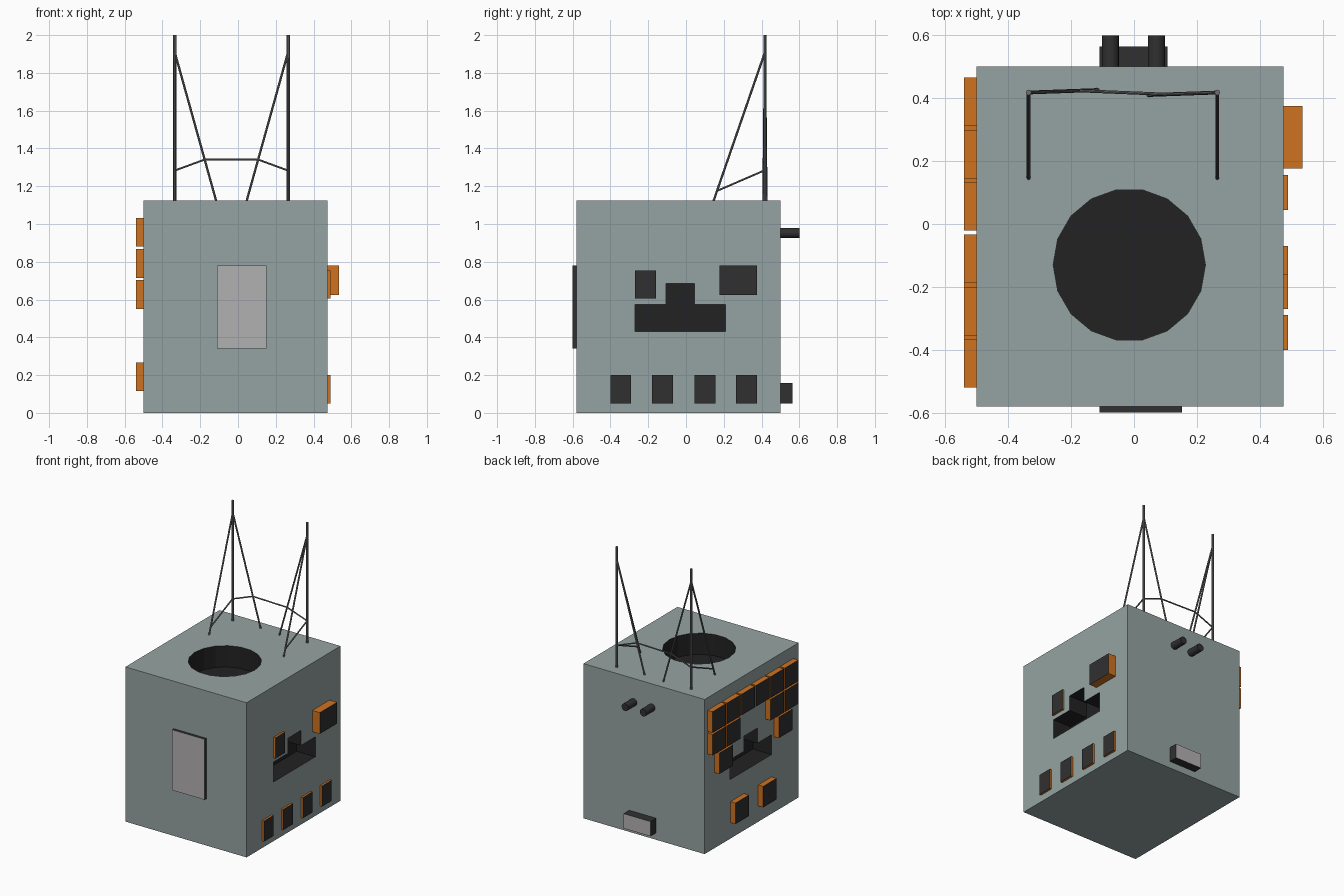
import bpy, bmesh, math
from mathutils import Vector

if "Cube" in bpy.data.objects:
    bpy.data.objects.remove(bpy.data.objects["Cube"])


def material(name, r, g, b):
    m = bpy.data.materials.new(name)
    m.diffuse_color = (r, g, b, 1)
    m.use_nodes = True
    m.node_tree.nodes["Principled BSDF"].inputs["Base Color"].default_value = m.diffuse_color
    return m


HULL = material("hull_grey_green", 0.30, 0.37, 0.36)
ORANGE = material("panel_orange", 0.62, 0.17, 0.015)
DARK = material("dark_grey", 0.03, 0.03, 0.03)
BLACK = material("recess_black", 0.016, 0.016, 0.016)
PLATE = material("plate_grey", 0.45, 0.44, 0.44)
STEEL = material("steel", 0.16, 0.16, 0.16)


def finish(name, bm, *mats):
    bmesh.ops.recalc_face_normals(bm, faces=bm.faces)
    me = bpy.data.meshes.new(name)
    bm.to_mesh(me)
    bm.free()
    for m in mats:
        me.materials.append(m)
    ob = bpy.data.objects.new(name, me)
    bpy.context.collection.objects.link(ob)
    return ob


def box(name, lo, hi, side_mat, face_mat=None, outward=None):
    """Box between two corners; the face pointing outward gets face_mat."""
    bm = bmesh.new()
    bmesh.ops.create_cube(bm, size=1)
    for v in bm.verts:
        v.co = [lo[i] + (v.co[i] + 0.5) * (hi[i] - lo[i]) for i in range(3)]
    bm.normal_update()
    if outward:
        for f in bm.faces:
            f.material_index = int(f.normal.dot(Vector(outward)) > 0.9)
    return finish(name, bm, side_mat, *([face_mat] if face_mat else []))


def rod(name, a, b, r, mat, sides=8):
    a, b = Vector(a), Vector(b)
    bm = bmesh.new()
    bmesh.ops.create_cone(bm, cap_ends=True, segments=sides, radius1=r, radius2=r,
                          depth=(b - a).length)
    rot = (b - a).to_track_quat('Z', 'Y').to_matrix()
    for v in bm.verts:
        v.co = rot @ v.co + (a + b) / 2
    return finish(name, bm, mat)


def t_cutter(x0, x1):
    """T-shaped prism used to sink the side recesses."""
    profile = [(-0.27, 0.43), (0.21, 0.43), (0.21, 0.575), (0.045, 0.575),
               (0.045, 0.685), (-0.105, 0.685), (-0.105, 0.575), (-0.27, 0.575)]
    bm = bmesh.new()
    face = bm.faces.new([bm.verts.new((x0, y, z)) for y, z in profile])
    ext = bmesh.ops.extrude_face_region(bm, geom=[face])
    moved = [g for g in ext["geom"] if isinstance(g, bmesh.types.BMVert)]
    bmesh.ops.translate(bm, verts=moved, vec=(x1 - x0, 0, 0))
    return finish("t_cutter", bm)


# Main body with a round well on top and a T recess on each side
LO, HI = (-0.5, -0.58, 0.0), (0.475, 0.5, 1.125)
body = box("body", LO, HI, HULL)
well = rod("well_cutter", (0, 0, 0.97), (0, 0, 1.3), 0.242, BLACK, 18)
well.location = (-0.015, -0.13, 0)
well.rotation_euler.z = math.pi / 2
for cutter in (well, t_cutter(0.325, 0.6), t_cutter(-0.6, -0.35)):
    cutter.hide_render = True
    mod = body.modifiers.new("cut", 'BOOLEAN')
    mod.object, mod.operation, mod.solver = cutter, 'DIFFERENCE', 'EXACT'
    bpy.context.view_layer.objects.active = body
    bpy.ops.object.modifier_apply(modifier=mod.name)
    bpy.data.objects.remove(cutter)
body.data.materials.clear()
body.data.materials.append(HULL)
body.data.materials.append(BLACK)
for p in body.data.polygons:
    outer = any(abs(p.center[i] - s[i]) < 1e-3 for i in range(3) for s in (LO, HI))
    p.material_index = 0 if outer else 1

# Right side panels
right = [(y, 0.05, 0.11, 0.15, 0.49) for y in (-0.40, -0.18, 0.045, 0.265)]
right += [(-0.27, 0.605, 0.11, 0.15, 0.49), (0.177, 0.625, 0.198, 0.155, 0.535)]
for y, z, w, h, x in right:
    box("right_panel", (0.47, y, z), (x, y + w, z + h), ORANGE, DARK, (1, 0, 0))

# Left side panels: rows of (bottom z, start y list)
columns = [-0.52 + i * 0.1663 for i in range(6)]
rows = [(0.88, columns), (0.715, [columns[i] for i in (0, 1, 4, 5)]),
        (0.55, [-0.45, 0.232]), (0.115, [-0.27, 0.047])]
for z, ys in rows:
    for y in ys:
        box("left_panel", (-0.54, y, z), (-0.495, y + 0.154, z + 0.153),
            ORANGE, DARK, (-1, 0, 0))

# Front plate, rear box and rear tubes
box("front_plate", (-0.11, -0.6, 0.34), (0.152, -0.575, 0.78), DARK, PLATE, (0, -1, 0))
box("rear_box", (-0.11, 0.495, 0.05), (0.107, 0.565, 0.157), DARK, PLATE, (0, 1, 0))
for x in (-0.075, 0.071):
    rod("rear_tube", (x, 0.49, 0.953), (x, 0.6, 0.953), 0.027, DARK, 16)

# Two braced masts joined by a cross bar
ends = []
for x, s in ((-0.335, 1), (0.265, -1)):
    y, top = 0.418, Vector((x, 0.418, 1.91))
    front_foot = Vector((x, 0.145, 1.12))
    side_foot = Vector((x + s * 0.22, y + s * 0.008, 1.12))
    joint = side_foot.lerp(top, 0.28)
    rod("mast", (x, y, 1.12), (x, y, 2.0), 0.009, STEEL)
    rod("front_leg", front_foot, top, 0.006, STEEL)
    rod("side_leg", side_foot, top, 0.006, STEEL)
    rod("front_brace", front_foot.lerp(top, 0.07), (x, y, 1.285), 0.005, STEEL)
    rod("side_brace", (x, y, 1.283), joint, 0.005, STEEL)
    ends.append(joint)
rod("cross_bar", ends[0], ends[1], 0.005, STEEL)
